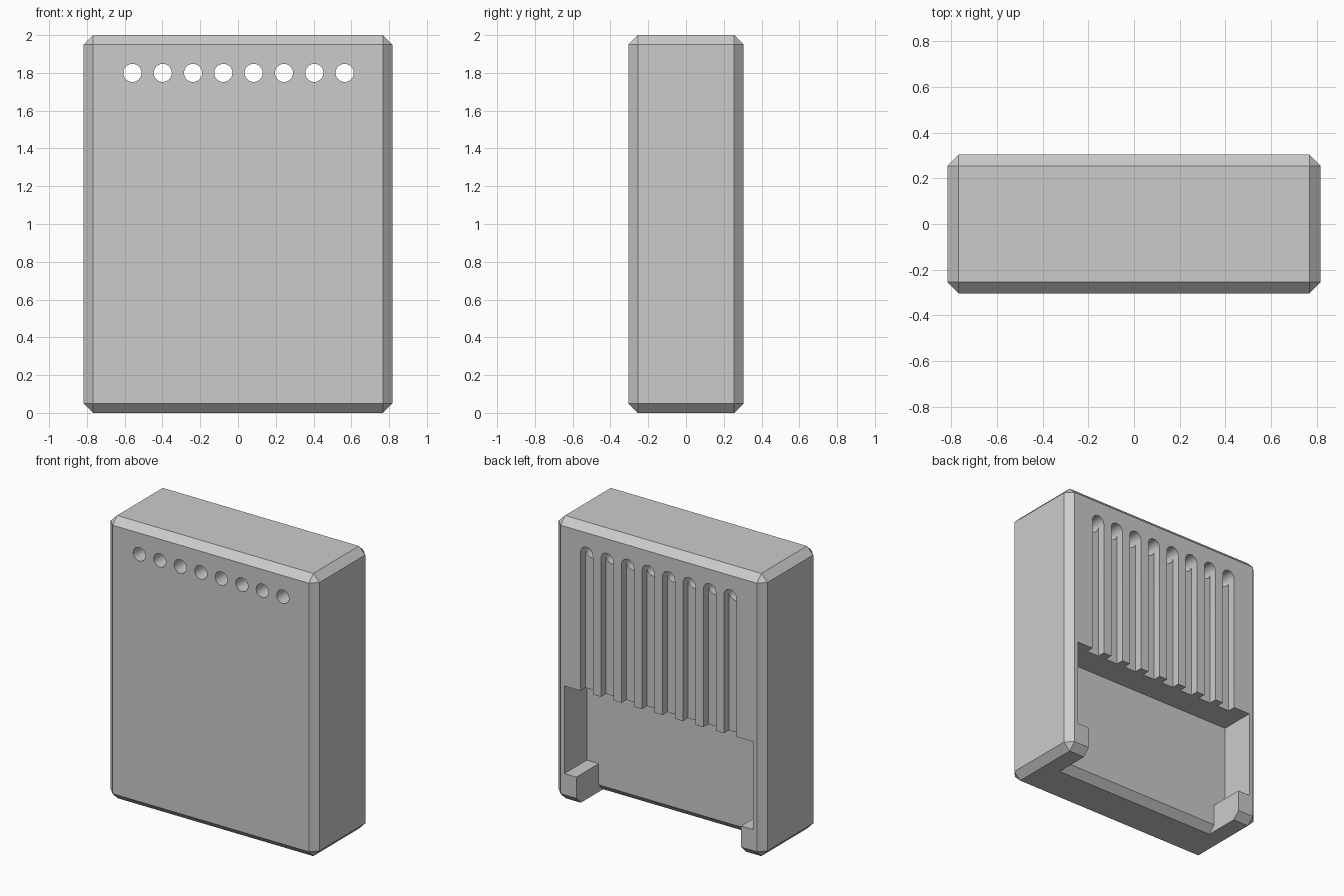
import bpy, bmesh, math
from mathutils import Vector

cube = bpy.data.objects.get("Cube")
if cube:
    bpy.data.objects.remove(cube, do_unlink=True)

W, D, H, BEVEL = 0.818, 0.305, 2.0, 0.05      # half width, half depth, height
WALL = 0.055                                  # y of the recess back wall
HOLE_R, HOLE_Z = 0.048, 1.8

grey = bpy.data.materials.new("Plain grey")
grey.use_nodes = True
COLOUR = (0.6, 0.6, 0.6, 1)
grey.diffuse_color = COLOUR
grey.node_tree.nodes["Principled BSDF"].inputs["Base Color"].default_value = COLOUR


def prism(name, profile, axis, lo, hi):
    """Extrude a closed profile along x (profile in y, z) or y (profile in x, z)."""
    bm = bmesh.new()
    place = (lambda a, b: (lo, a, b)) if axis == "x" else (lambda a, b: (a, lo, b))
    face = bm.faces.new([bm.verts.new(place(a, b)) for a, b in profile])
    ext = bmesh.ops.extrude_face_region(bm, geom=[face])
    step = Vector((hi - lo, 0, 0)) if axis == "x" else Vector((0, hi - lo, 0))
    bmesh.ops.translate(bm, vec=step, verts=[v for v in ext["geom"] if isinstance(v, bmesh.types.BMVert)])
    bmesh.ops.recalc_face_normals(bm, faces=bm.faces)
    mesh = bpy.data.meshes.new(name)
    bm.to_mesh(mesh)
    bm.free()
    mesh.materials.append(grey)
    obj = bpy.data.objects.new(name, mesh)
    bpy.context.collection.objects.link(obj)
    return obj


def rect(a0, a1, b0, b1):
    return [(a0, b0), (a1, b0), (a1, b1), (a0, b1)]


def arc(cx, start, end, steps):
    return [(cx + HOLE_R * math.cos(t), HOLE_Z + HOLE_R * math.sin(t))
            for t in (start + (end - start) * i / steps for i in range(steps + 1))]


def apply(obj, mod):
    bpy.context.view_layer.objects.active = obj
    bpy.ops.object.modifier_apply(modifier=mod.name)


def cut(obj, cutter):
    mod = obj.modifiers.new("Cut", "BOOLEAN")
    mod.operation, mod.solver, mod.object = "DIFFERENCE", "EXACT", cutter
    apply(obj, mod)
    bpy.data.objects.remove(cutter, do_unlink=True)


# Chamfered case
case = prism("case", rect(-W, W, 0, H), "y", -D, D)
bevel = case.modifiers.new("Chamfer", "BEVEL")
bevel.width, bevel.segments = BEVEL, 1
apply(case, bevel)

# Wide recess in the back
cut(case, prism("recess_cutter", rect(-0.738, 0.738, 0.2, 0.82), "y", WALL, 0.5))

# Narrower opening through the bottom, leaving two corner posts and a sloped lip
lip = [(WALL - 0.07, -0.02), (WALL, 0.05), (WALL, 0.3), (0.5, 0.3), (0.5, -0.02)]
cut(case, prism("opening_cutter", lip, "x", -0.645, 0.645))

# Row of through holes, each with a round-topped slot running down to the recess
for i in range(8):
    x = -0.559 + i * 0.1605
    slot = arc(x, 0, math.pi, 16) + [(x - HOLE_R, 0.75), (x + HOLE_R, 0.75)]
    cut(case, prism("slot_cutter", slot, "y", D - 0.056, 0.5))
    cut(case, prism("hole_cutter", arc(x, 0, math.tau, 32)[:-1], "y", -0.5, 0.5))

# Smooth only the round walls
bpy.ops.object.select_all(action="DESELECT")
case.select_set(True)
bpy.context.view_layer.objects.active = case
bpy.ops.object.shade_smooth_by_angle(angle=math.radians(25))
